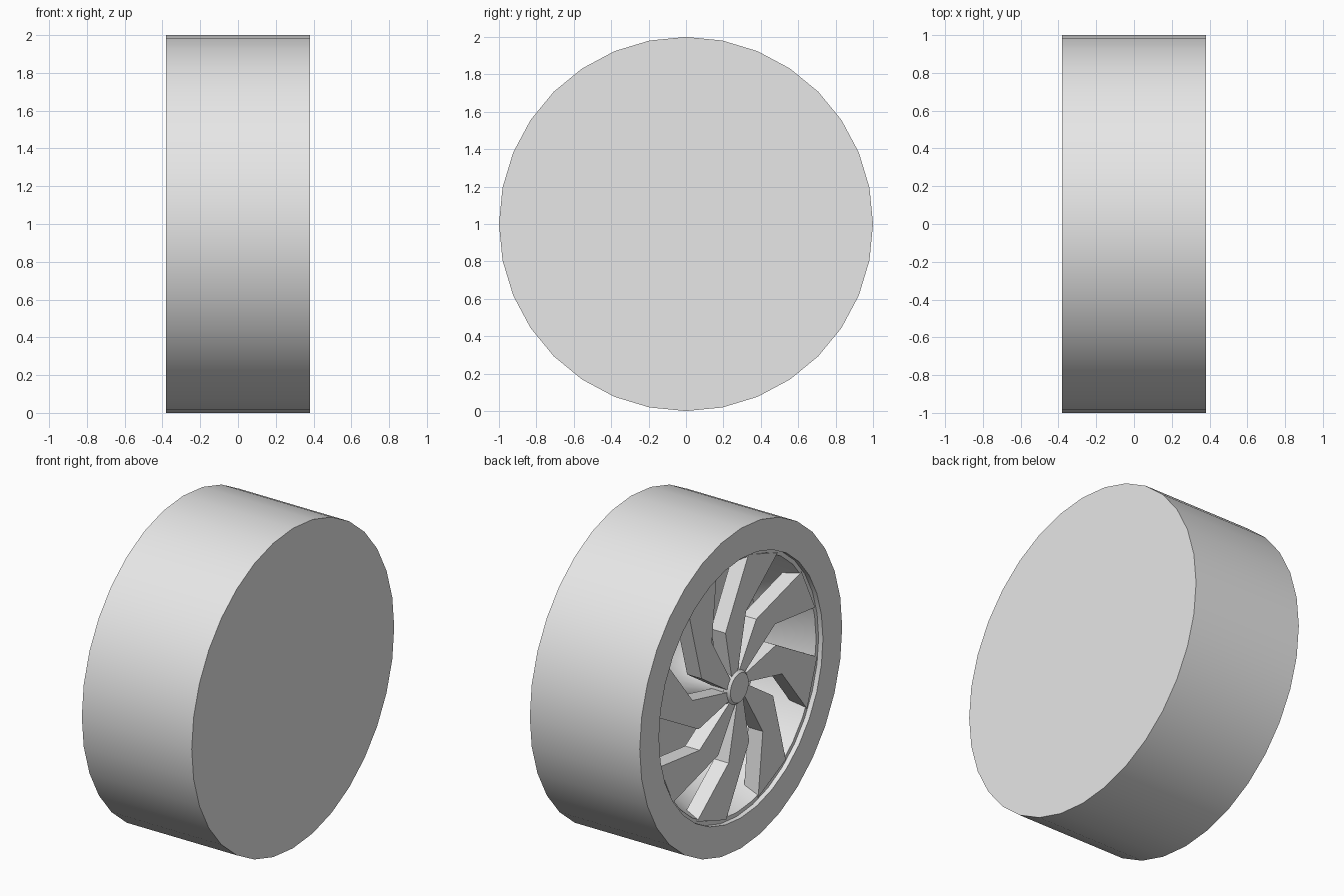
import bpy, bmesh, math
from mathutils import Vector

HALF_WIDTH = 0.38
SEGMENTS = 32
SPOKES = 8

cube = bpy.data.objects.get("Cube")
if cube:
    bpy.data.objects.remove(cube, do_unlink=True)

grey = bpy.data.materials.new("plain grey")
grey.use_nodes = True
grey.diffuse_color = (0.8, 0.8, 0.8, 1)
grey.node_tree.nodes["Principled BSDF"].inputs["Base Color"].default_value = (0.8, 0.8, 0.8, 1)


def place(depth, radius, angle):
    """Point at a depth behind the open side; angle runs from -y up to +z."""
    return Vector((depth - HALF_WIDTH, -radius * math.cos(angle), 1 + radius * math.sin(angle)))


def finish(name, bm):
    bmesh.ops.remove_doubles(bm, verts=bm.verts, dist=0.0001)
    bmesh.ops.recalc_face_normals(bm, faces=bm.faces)
    mesh = bpy.data.meshes.new(name)
    bm.to_mesh(mesh)
    bm.free()
    mesh.materials.append(grey)
    obj = bpy.data.objects.new(name, mesh)
    bpy.context.collection.objects.link(obj)
    bpy.ops.object.select_all(action="DESELECT")
    obj.select_set(True)
    bpy.context.view_layer.objects.active = obj
    bpy.ops.object.shade_smooth_by_angle(angle=math.radians(30))
    return obj


def lathe(name, profile):
    """Revolve (depth, radius) points around the axle."""
    bm = bmesh.new()
    verts = [bm.verts.new(place(d, r, 0)) for d, r in profile]
    edges = [bm.edges.new(pair) for pair in zip(verts, verts[1:])]
    bmesh.ops.spin(bm, geom=verts + edges, cent=(0, 0, 1), axis=(1, 0, 0),
                   angle=math.tau, steps=SEGMENTS)
    return finish(name, bm)


# Tyre and dished rim, closed at the back
lathe("wheel_body", [(0.76, 0), (0.76, 1), (0, 1), (0, 0.81), (0.03, 0.81), (0.03, 0.785),
                     (0.16, 0.74), (0.35, 0.66), (0.37, 0.6), (0.37, 0)])

# Hub with a flared foot
lathe("hub", [(0.01, 0), (0.01, 0.09), (0.04, 0.115), (0.12, 0.11),
              (0.22, 0.13), (0.31, 0.18), (0.37, 0.27)])

# Swept spokes: (radius, leading angle, trailing radius, trailing angle)
STATIONS = [(0.08, 40, 0.08, 0), (0.40, 17, 0.45, -11), (0.795, -8, 0.795, -30)]
SPOKE_FRONT, SPOKE_BACK = 0.025, 0.125


def spoke(name, turn):
    bm = bmesh.new()
    rings = []
    for lead_r, lead_a, trail_r, trail_a in STATIONS:
        lead, trail = math.radians(lead_a) + turn, math.radians(trail_a) + turn
        corners = [(SPOKE_FRONT, lead_r, lead), (SPOKE_FRONT, trail_r, trail),
                   (SPOKE_BACK, trail_r, trail), (SPOKE_BACK, lead_r, lead)]
        rings.append([bm.verts.new(place(*c)) for c in corners])
    for a, b in zip(rings, rings[1:]):
        for i in range(4):
            j = (i + 1) % 4
            bm.faces.new((a[i], a[j], b[j], b[i]))
    bm.faces.new(rings[0])
    bm.faces.new(rings[-1])
    obj = finish(name, bm)
    obj.data.shade_flat()


for k in range(SPOKES):
    spoke(f"spoke_{k + 1}", math.tau * k / SPOKES)
